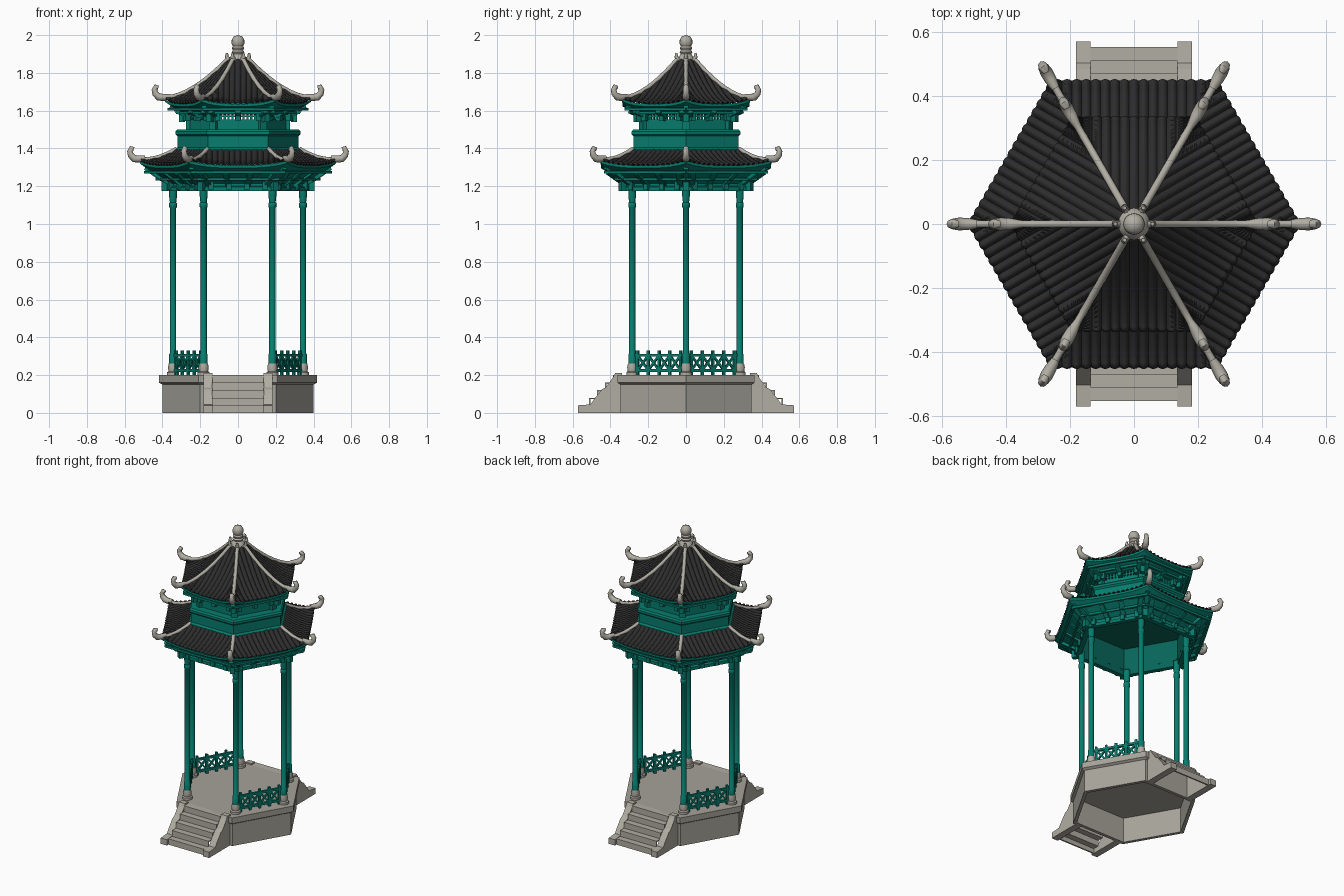
import bpy, bmesh, math
from mathutils import Vector, Matrix

cube = bpy.data.objects.get("Cube")
if cube:
    bpy.data.objects.remove(cube)

TAN = math.tan(math.radians(30))
COS = math.cos(math.radians(30))


def material(name, colour):
    m = bpy.data.materials.new(name)
    m.use_nodes = True
    m.diffuse_color = (*colour, 1)
    bsdf = m.node_tree.nodes["Principled BSDF"]
    bsdf.inputs["Base Color"].default_value = (*colour, 1)
    bsdf.inputs["Roughness"].default_value = 0.8
    return m


STONE = material("weathered stone", (0.38, 0.365, 0.32))
PALE = material("pale carved stone", (0.44, 0.42, 0.365))
TEAL = material("teal painted wood", (0.002, 0.205, 0.155))
DEEP = material("deep teal ceiling", (0.002, 0.13, 0.1))
TILE = material("charcoal roof tile", (0.026, 0.026, 0.027))


def finish(bm, name, mat, smooth=None, thickness=0, recalc=True):
    if recalc:
        bmesh.ops.recalc_face_normals(bm, faces=bm.faces[:])
    mesh = bpy.data.meshes.new(name)
    bm.to_mesh(mesh)
    bm.free()
    mesh.materials.append(mat)
    ob = bpy.data.objects.new(name, mesh)
    bpy.context.collection.objects.link(ob)
    if smooth:
        bpy.ops.object.select_all(action="DESELECT")
        ob.select_set(True)
        bpy.context.view_layer.objects.active = ob
        bpy.ops.object.shade_smooth_by_angle(angle=math.radians(smooth))
    if thickness:
        mod = ob.modifiers.new("thickness", "SOLIDIFY")
        mod.thickness = thickness
        mod.offset = -1


def at_side(k, u, d, z):
    """Point u along side k, d out from the axis."""
    a = math.radians(30 + 60 * k)
    n, t = Vector((math.cos(a), math.sin(a), 0)), Vector((-math.sin(a), math.cos(a), 0))
    return n * d + t * u + Vector((0, 0, z))


def at_corner(k, r, z):
    a = math.radians(60 * k)
    return Vector((r * math.cos(a), r * math.sin(a), z))


def lathe(bm, profile, segs=6, centre=(0, 0)):
    """Turn (radius, z) points about a vertical axis."""
    rings = []
    for r, z in profile:
        n = segs if r > 0 else 1
        rings.append([bm.verts.new((centre[0] + r * math.cos(math.tau * i / segs),
                                    centre[1] + r * math.sin(math.tau * i / segs), z)) for i in range(n)])
    for a, b in zip(rings, rings[1:]):
        for i in range(segs):
            quad = [a[i % len(a)], a[(i + 1) % len(a)], b[(i + 1) % len(b)], b[i % len(b)]]
            bm.faces.new(list(dict.fromkeys(quad)))


def bar(bm, p, q, w, h, angle=0):
    """Square bar from p to q."""
    x = q - p
    length = x.length
    x.normalize()
    y = Vector((0, 0, 1)).cross(x)
    if y.length < 0.01:
        y = Vector((-math.sin(angle), math.cos(angle), 0))
    y.normalize()
    rot = Matrix((x, y, x.cross(y))).transposed().to_4x4()
    bmesh.ops.create_cube(bm, size=1, matrix=Matrix.Translation((p + q) / 2) @ rot
                          @ Matrix.Diagonal((length, w, h, 1)))


def horn(bm, k, path, segs=8):
    """Tube through (radius, z, thickness) points in the plane of corner k."""
    side = at_corner(k, 1, 0).cross(Vector((0, 0, 1)))
    pts = [at_corner(k, r, z) for r, z, _ in path]
    rings = []
    for i, p in enumerate(pts):
        d = (pts[min(i + 1, len(pts) - 1)] - pts[max(i - 1, 0)]).normalized()
        up = side.cross(d)
        rings.append([bm.verts.new(p + path[i][2] * (side * math.cos(math.tau * j / segs)
                      + up * math.sin(math.tau * j / segs))) for j in range(segs)])
    for a, b in zip(rings, rings[1:]):
        for j in range(segs):
            bm.faces.new((a[j], a[(j + 1) % segs], b[(j + 1) % segs], b[j]))
    bm.faces.new(rings[0])
    bm.faces.new(rings[-1])


# Hollow stone plinth with a projecting lip
bm = bmesh.new()
lathe(bm, [(0, .17), (.375, .17), (.375, 0), (.4, 0), (.4, .15), (.418, .16), (.418, .2), (0, .2)])
finish(bm, "plinth", STONE)

# Stairs and cheek walls, front and back
steps, cheeks = bmesh.new(), bmesh.new()
cheek = [(.34, 0), (.572, 0), (.572, .04), (.505, .045), (.485, .075), (.445, .125),
         (.425, .135), (.385, .19), (.375, .21), (.34, .21)]
for s in (-1, 1):
    line = []
    for i in range(5):
        line += [(.555 - .042 * i, .04 * i), (.555 - .042 * i, .04 * (i + 1))]
    line.append((.34, .2))
    cols = [[steps.verts.new((x, s * y, z)) for y, z in line] for x in (-.137, .137)]
    for i in range(len(line) - 1):
        f = [cols[0][i], cols[1][i], cols[1][i + 1], cols[0][i + 1]]
        steps.faces.new(f if s < 0 else f[::-1])
    for x in (-.182, .136):
        face = cheeks.faces.new([cheeks.verts.new((x, s * y, z)) for y, z in cheek])
        out = bmesh.ops.extrude_face_region(cheeks, geom=[face])["geom"]
        bmesh.ops.translate(cheeks, vec=(.046, 0, 0), verts=[v for v in out if isinstance(v, bmesh.types.BMVert)])
finish(steps, "stair_treads", PALE, thickness=.01, recalc=False)
finish(cheeks, "stair_cheeks", PALE)

# Columns on stone footings
spots = [Vector(p) for p in ((.344, 0, 0), (.182, .285, 0), (-.182, .285, 0),
                             (-.344, 0, 0), (-.182, -.285, 0), (.182, -.285, 0))]
posts, feet = bmesh.new(), bmesh.new()
for c in spots:
    lathe(feet, [(0, .2), (.032, .2), (.032, .215), (.024, .22), (.027, .24), (.023, .262), (0, .262)], 14, c)
    lathe(posts, [(0, .25), (.021, .25), (.021, .31), (.017, .315), (.017, 1.085), (.021, 1.09), (.021, 1.11),
                  (.017, 1.115), (.021, 1.15), (.021, 1.2), (0, 1.2)], 14, c)
finish(feet, "column_footings", PALE, 40)
finish(posts, "columns", TEAL, 40)

# Railings with crossed lattice on the four closed sides
bm = bmesh.new()
for k in (0, 2, 3, 5):
    def rail(f, z):
        return spots[k].lerp(spots[(k + 1) % 6], f) + Vector((0, 0, z))
    for z, w in ((.225, .015), (.305, .015)):
        bar(bm, rail(0, z), rail(1, z), w, w)
    for i in range(5):
        f, g = .1 + .2 * i, .1 + .2 * (i + 1)
        bar(bm, rail(f, .2), rail(f, .33), .014, .014, math.radians(30 + 60 * k))
        if i < 4:
            bar(bm, rail(f, .225), rail(g, .305), .011, .011)
            bar(bm, rail(f, .305), rail(g, .225), .011, .011)
finish(bm, "railings", TEAL)

# Lower beam ring, ceiling, and middle drum with a moulded cap
bm = bmesh.new()
lathe(bm, [(.35, 1.175), (.385, 1.175), (.385, 1.195), (.37, 1.2), (.37, 1.34)])
finish(bm, "beam_ring", TEAL)
bm = bmesh.new()
lathe(bm, [(0, 1.36), (.35, 1.36), (.35, 1.175)])
finish(bm, "ceiling", DEEP)
bm = bmesh.new()
lathe(bm, [(.335, 1.36), (.335, 1.395), (.32, 1.405), (.32, 1.465), (.332, 1.475), (.332, 1.49),
           (.322, 1.5), (0, 1.5)])
finish(bm, "middle_drum", TEAL)

# Upper drum: solid bands with an open lattice between
bm = bmesh.new()
for z0, z1 in ((1.5, 1.553), (1.59, 1.66)):
    lathe(bm, [(.24, z0), (.265, z0), (.265, z1), (.24, z1), (.24, z0)])
for k in range(6):
    bar(bm, at_corner(k, .255, 1.5), at_corner(k, .255, 1.62), .04, .04, math.radians(60 * k))
    bar(bm, at_side(k, -.125, .22, 1.571), at_side(k, .125, .22, 1.571), .01, .009)
    for i in range(12):
        u = -.11 + .02 * i
        bar(bm, at_side(k, u, .22, 1.54), at_side(k, u, .22, 1.6), .011, .01, math.radians(30 + 60 * k))
finish(bm, "upper_drum_lattice", TEAL)


def eaves(name, d_in, z_in, d_out, z_out, lift, count):
    """Sloping soffit with a fascia, broad brackets, purlins and corner beams."""
    soffit, wood = bmesh.new(), bmesh.new()
    for k in range(6):
        strips = []
        for i in range(13):
            s = i / 6 - 1
            z = z_out + lift * abs(s) ** 3
            strips.append([soffit.verts.new(at_side(k, s * d * TAN, d, h))
                           for d, h in ((d_in, z_in), (d_out, z), (d_out, z + .014))])
        for a, b in zip(strips, strips[1:]):
            for j in range(2):
                soffit.faces.new((a[j], b[j], b[j + 1], a[j + 1]))
        for f in (.35, .8):
            d, z = d_in + (d_out - d_in) * f, z_in + (z_out - z_in) * f - .006
            bar(wood, at_side(k, -d * TAN, d, z), at_side(k, d * TAN, d, z), .014, .014)
        for i in range(count):
            u = d_in * TAN * 1.5 * (i / (count - 1) - .5)
            v = u * d_out / d_in
            bar(wood, at_side(k, u, d_in - .02, z_in - .012), at_side(k, v, d_out - .04, z_out - .022), .03, .026)
            bar(wood, at_side(k, u, d_in, z_in - .035), at_side(k, u, d_in, z_in + .01), .025, .03,
                math.radians(30 + 60 * k))
        bar(wood, at_corner(k, d_in / COS - .03, z_in - .01),
            at_corner(k, d_out / COS - .03, z_out + lift - .02), .028, .03)
        bar(wood, at_corner(k, d_in / COS + .008, z_in - .04), at_corner(k, d_in / COS + .008, z_in + .02),
            .03, .03, math.radians(60 * k))
    bmesh.ops.remove_doubles(soffit, verts=soffit.verts[:], dist=.0005)
    finish(soffit, name + "_soffit", TEAL)
    finish(wood, name + "_brackets", TEAL)


def roof(name, d0, z0, d1, z1, lift, courses, rolls, reach):
    """Corrugated tile slopes with slim ridges that end in curled horns."""
    def height(d, s):
        t = (d - d0) / (d1 - d0)
        return z0 + (z1 - z0) * (1 - max(0, 1 - t) ** 1.5) + lift * t * t * s ** 3
    bm = bmesh.new()
    half, n, rows = d1 * TAN * .985, rolls * 6, courses * 2
    for k in range(6):
        grid = []
        for i in range(n + 1):
            u = half * (2 * i / n - 1)
            start = max(d0, abs(u) / TAN)
            wave = abs(math.sin(math.pi * i / 6)) ** .8
            col = []
            for j in range(rows + 1):
                d = start + (d1 + .006 * wave - start) * j / rows
                s = min(1, abs(u) / (d * TAN))
                z = height(min(d, d1), s) + .013 * wave + (.004 if j % 2 else 0)
                col.append(bm.verts.new(at_side(k, u, d, z)))
            grid.append(col)
        for a, b in zip(grid, grid[1:]):
            for j in range(rows):
                bm.faces.new((a[j], a[j + 1], b[j + 1], b[j]))
    finish(bm, name + "_tiles", TILE, 50, .006, recalc=False)
    bm = bmesh.new()
    r1 = d1 / COS
    for k in range(6):
        path = []
        for i in range(9):
            r = (d0 + (d1 - d0) * i / 8 * .9) / COS
            path.append((r, height(r * COS, 1) + .011, .0115))
        for dr, dz, w in ((-.025, .006, .013), (.005, .0, .019), (.032, .002, .02), (.05, .02, .017),
                          (.055, .04, .015), (.046, .056, .015), (.034, .052, .011)):
            path.append((r1 + dr + reach, z1 + lift + dz + .01, w))
        horn(bm, k, path)
    finish(bm, name + "_ridges", PALE, 60)


eaves("lower_eaves", .33, 1.215, .45, 1.296, .025, 4)
roof("lower_roof", .28, 1.388, .448, 1.309, .025, 5, 17, 0)
eaves("upper_eaves", .25, 1.58, .335, 1.622, .025, 3)
roof("upper_roof", .04, 1.87, .333, 1.635, .025, 9, 13, .003)

# Crowning finial with small petals
bm = bmesh.new()
lathe(bm, [(0, 1.85), (.05, 1.85), (.05, 1.875), (.035, 1.89), (.028, 1.9), (.034, 1.91), (.027, 1.92),
           (.033, 1.932), (.027, 1.942), (.034, 1.955), (.033, 1.975), (.024, 1.992), (0, 2)], 16)
for k in range(6):
    horn(bm, k, [(.03, 1.868, .014), (.048, 1.87, .013), (.06, 1.885, .01), (.058, 1.905, .006)])
finish(bm, "crown_finial", PALE, 50)
